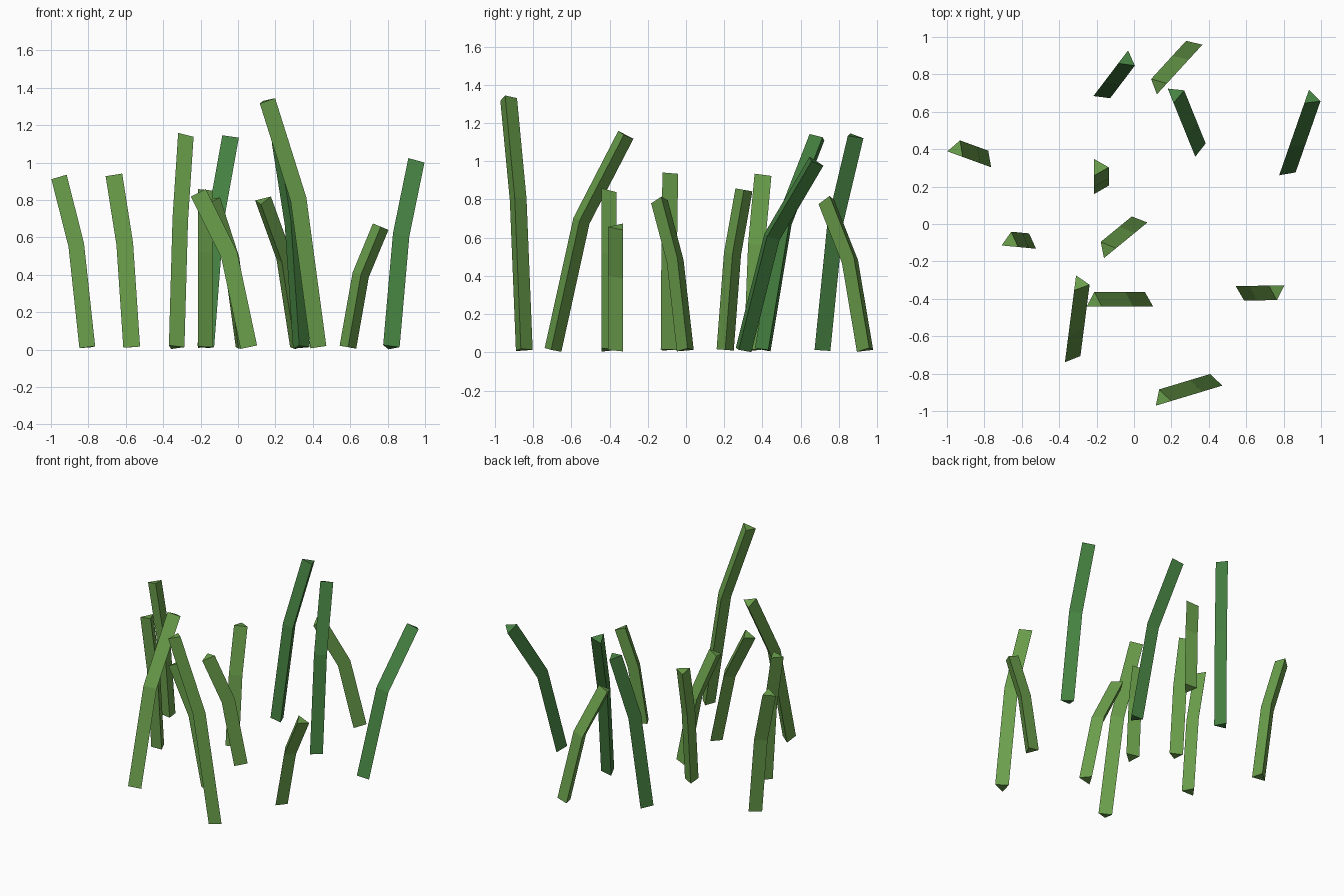
import bpy
import bmesh
import math
from mathutils import Vector

if "Cube" in bpy.data.objects:
    bpy.data.objects.remove(bpy.data.objects["Cube"])


def material(name, rgb):
    m = bpy.data.materials.new(name)
    m.diffuse_color = (*rgb, 1.0)
    m.use_nodes = True
    m.node_tree.nodes["Principled BSDF"].inputs["Base Color"].default_value = m.diffuse_color
    return m


LIGHT = material("grass_green", (0.147, 0.352, 0.072))
DEEP = material("deep_green", (0.061, 0.223, 0.054))

RADIUS = 0.052   # circumradius of the triangular section
BASE_Z = 0.013   # height of the base ring centre

# base x, base y, tip x, tip y, tip z, material
BLADES = [
    (-0.169, 0.704, -0.037, 0.878, 1.133, DEEP),
    (0.317, 0.944, 0.130, 0.740, 0.797, LIGHT),
    (0.335, 0.411, 0.220, 0.695, 1.125, DEEP),
    (0.815, 0.293, 0.948, 0.674, 1.000, DEEP),
    (-0.797, 0.343, -0.948, 0.398, 0.923, LIGHT),
    (-0.187, 0.205, -0.187, 0.303, 0.850, LIGHT),
    (-0.566, -0.102, -0.661, -0.093, 0.934, LIGHT),
    (0.021, 0.000, -0.145, -0.136, 0.797, LIGHT),
    (0.058, -0.415, -0.212, -0.415, 0.838, LIGHT),
    (-0.338, -0.699, -0.289, -0.318, 1.138, LIGHT),
    (0.588, -0.357, 0.763, -0.355, 0.657, LIGHT),
    (0.422, -0.852, 0.150, -0.934, 1.330, LIGHT),
]


def blade(name, bx, by, tx, ty, tz, mat):
    base, tip = Vector((bx, by, BASE_Z)), Vector((tx, ty, tz))
    # the knee sits 60% up but only 39% of the way along the lean
    knee = Vector((bx + 0.39 * (tx - bx), by + 0.39 * (ty - by),
                   BASE_Z + 0.6 * (tz - BASE_Z)))
    lean = Vector((tx - bx, ty - by, 0)).normalized()
    side = Vector((-lean.y, lean.x, 0))
    low, high = (knee - base).normalized(), (tip - knee).normalized()

    # triangular rings square to the path
    bm = bmesh.new()
    rings = []
    for centre, tangent in ((base, low), (knee, (low + high).normalized()), (tip, high)):
        along = side.cross(tangent)
        ring = []
        for deg in (30, 150, 270):
            a = math.radians(deg)
            ring.append(bm.verts.new(
                centre + RADIUS * (along * math.cos(a) + side * math.sin(a))))
        rings.append(ring)

    # walls and end caps
    for lower, upper in zip(rings, rings[1:]):
        for i in range(3):
            j = (i + 1) % 3
            bm.faces.new((lower[i], lower[j], upper[j], upper[i]))
    bm.faces.new(rings[0][::-1])
    bm.faces.new(rings[-1])
    bmesh.ops.recalc_face_normals(bm, faces=bm.faces[:])

    mesh = bpy.data.meshes.new(name)
    bm.to_mesh(mesh)
    bm.free()
    mesh.materials.append(mat)
    bpy.context.collection.objects.link(bpy.data.objects.new(name, mesh))


for n, row in enumerate(BLADES, 1):
    blade(f"grass_blade_{n:02d}", *row)
